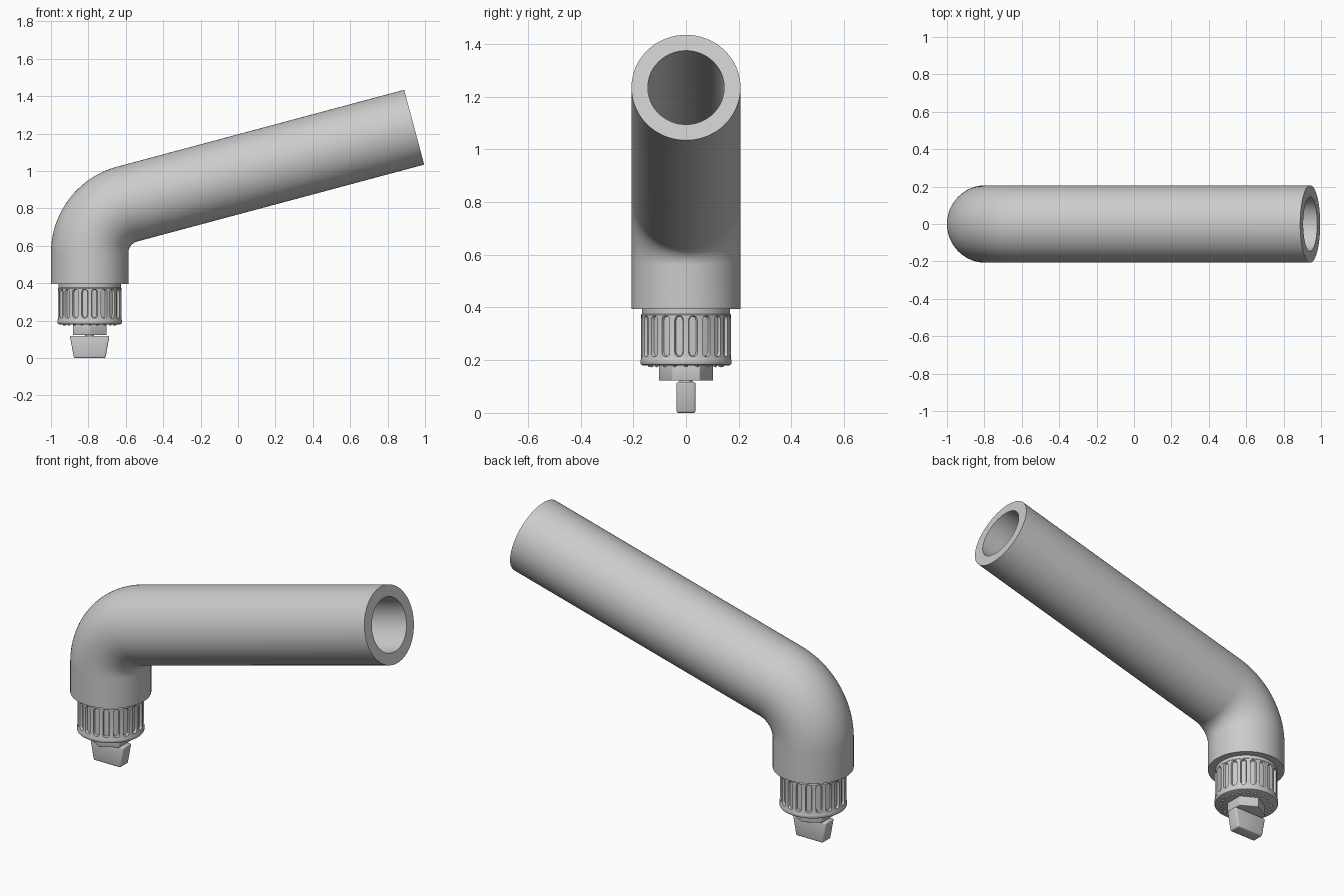
import bpy, bmesh, math
from mathutils import Vector, Matrix

if "Cube" in bpy.data.objects:
    bpy.data.objects.remove(bpy.data.objects["Cube"])

CX = -0.793  # axis of the vertical leg


def finish(name, bm, bevel=0.0, angle=35):
    bmesh.ops.recalc_face_normals(bm, faces=bm.faces)
    me = bpy.data.meshes.new(name)
    bm.to_mesh(me)
    bm.free()
    ob = bpy.data.objects.new(name, me)
    bpy.context.collection.objects.link(ob)
    if bevel:
        m = ob.modifiers.new("bevel", 'BEVEL')
        m.width, m.segments, m.limit_method = bevel, 3, 'ANGLE'
        apply(ob, m)
    smooth(ob, angle)
    return ob


def activate(ob):
    bpy.ops.object.select_all(action='DESELECT')
    ob.select_set(True)
    bpy.context.view_layer.objects.active = ob


def apply(ob, mod):
    activate(ob)
    bpy.ops.object.modifier_apply(modifier=mod.name)


def smooth(ob, angle=35):
    activate(ob)
    bpy.ops.object.shade_smooth_by_angle(angle=math.radians(angle))


def bridge(bm, a, b):
    n = len(a)
    for i in range(n):
        bm.faces.new((a[i], a[(i + 1) % n], b[(i + 1) % n], b[i]))


def loft(bm, loops, cap=True):
    rings = [[bm.verts.new(p) for p in loop] for loop in loops]
    for a, b in zip(rings, rings[1:]):
        bridge(bm, a, b)
    if cap:
        bm.faces.new(rings[0])
        bm.faces.new(rings[-1])
    else:
        bridge(bm, rings[-1], rings[0])


def circle(r, z, n=80, start=0.0):
    return [(CX + r * math.cos(start + math.tau * i / n),
             r * math.sin(start + math.tau * i / n), z) for i in range(n)]


# Bent hollow pipe: straight leg, 75 degree elbow, long sloping arm
R, ZC = 0.27, 0.562
path = [(CX, 0.395, 0)]
for i in range(29):
    a = math.radians(75) * i / 28
    path.append((CX + R - R * math.cos(a), ZC + R * math.sin(a), a))
path.append((0.942, 1.234, math.radians(75)))


def pipe_ring(x, z, a, r, n=72):
    across = Vector((math.cos(a), 0, -math.sin(a)))
    return [Vector((x, 0, z)) + across * r * math.cos(math.tau * i / n)
            + Vector((0, 1, 0)) * r * math.sin(math.tau * i / n) for i in range(n)]


bm = bmesh.new()
loft(bm, [pipe_ring(*p, 0.207) for p in path]
     + [pipe_ring(*p, 0.145) for p in reversed(path)], cap=False)
finish("bent_pipe", bm)

# Knurled collar
bm = bmesh.new()
profile = [(0.164, 0.18), (0.170, 0.183), (0.173, 0.189), (0.173, 0.2),
           (0.170, 0.206), (0.170, 0.372), (0.167, 0.376), (0.167, 0.40)]
loft(bm, [circle(r, z) for r, z in profile])
collar = finish("collar", bm)

# Rounded slots cut round the collar
COUNT = 20
bm = bmesh.new()
w, z0, z1 = 0.017, 0.23, 0.352
outline = []
for i in range(9):
    a = math.pi * i / 8
    outline.append((w * math.cos(a), z1 + w * math.sin(a)))
for i in range(9):
    a = math.pi + math.pi * i / 8
    outline.append((w * math.cos(a), z0 + w * math.sin(a)))
for k in range(COUNT):
    rot = Matrix.Translation((CX, 0, 0)) @ Matrix.Rotation(math.tau * (k + 0.5) / COUNT, 4, 'Z')
    loft(bm, [[rot @ Vector((r, y * s, 0.291 + (z - 0.291) * (1 + (s - 1) * 0.15)))
               for y, z in outline] for r, s in ((0.158, 0.75), (0.172, 1.05), (0.2, 1.05))])
cutter = finish("slot_cutter", bm)
cutter.hide_render = True
mod = collar.modifiers.new("slots", 'BOOLEAN')
mod.operation, mod.object, mod.solver = 'DIFFERENCE', cutter, 'EXACT'
apply(collar, mod)
bpy.data.objects.remove(cutter)
smooth(collar, 30)

# Ring of small studs under the collar
bm = bmesh.new()
for k in range(COUNT):
    a = math.tau * k / COUNT
    bmesh.ops.create_uvsphere(bm, u_segments=10, v_segments=6, radius=0.008, matrix=Matrix.Translation(
        (CX + 0.137 * math.cos(a), 0.137 * math.sin(a), 0.181)))
finish("collar_studs", bm)

# Hexagonal nut with corners along y
bm = bmesh.new()
loft(bm, [circle(0.104, z, 6, math.pi / 2) for z in (0.122, 0.19)])
finish("hex_nut", bm, bevel=0.003)

# Short neck between nut and key
bm = bmesh.new()
loft(bm, [circle(0.024, z, 32) for z in (0.1, 0.13)])
finish("key_neck", bm)

# Tapered flat key
bm = bmesh.new()
loft(bm, [[(CX + sx * hx, sy * 0.036, z) for sx, sy in ((-1, -1), (1, -1), (1, 1), (-1, 1))]
          for hx, z in ((0.084, 0.0), (0.106, 0.118))])
finish("turn_key", bm, bevel=0.008)
